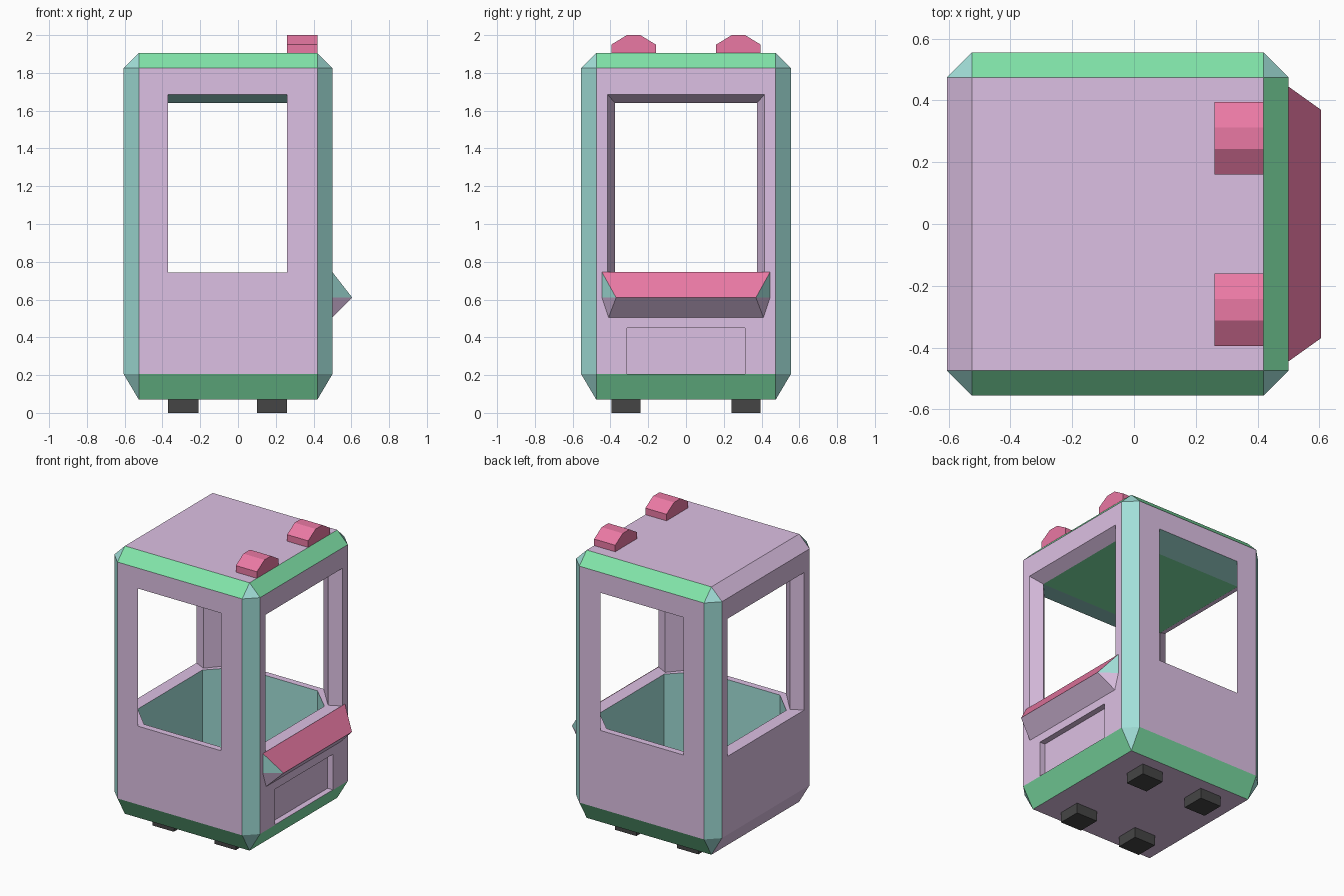
import bpy, bmesh
from mathutils import Vector

if "Cube" in bpy.data.objects:
    bpy.data.objects.remove(bpy.data.objects["Cube"])


def material(name, rgb):
    m = bpy.data.materials.new(name)
    m.diffuse_color = (*rgb, 1)
    m.use_nodes = True
    m.node_tree.nodes["Principled BSDF"].inputs["Base Color"].default_value = m.diffuse_color
    return m


PURPLE = material("shell_purple", (0.72, 0.53, 0.77))
GREEN = material("edge_green", (0.22, 0.78, 0.40))
TEAL = material("corner_teal", (0.36, 0.74, 0.69))
PINK = material("accent_pink", (0.82, 0.19, 0.37))
DARK = material("foot_dark", (0.06, 0.06, 0.06))


def finish(name, bm, mat=None):
    bmesh.ops.recalc_face_normals(bm, faces=bm.faces)
    me = bpy.data.meshes.new(name)
    bm.to_mesh(me)
    bm.free()
    ob = bpy.data.objects.new(name, me)
    bpy.context.collection.objects.link(ob)
    if mat:
        me.materials.append(mat)
    return ob


def hull(name, points, mat=None):
    bm = bmesh.new()
    for p in points:
        bm.verts.new(p)
    bmesh.ops.convex_hull(bm, input=bm.verts)
    bmesh.ops.dissolve_limit(bm, angle_limit=0.01, verts=bm.verts, edges=bm.edges)
    return finish(name, bm, mat)


def box(name, xs, ys, zs, mat=None):
    return hull(name, [(x, y, z) for x in xs for y in ys for z in zs], mat)


def loft(name, rings):
    bm = bmesh.new()
    loops = [[bm.verts.new(p) for p in r] for r in rings]
    for a, b in zip(loops, loops[1:]):
        for i in range(4):
            j = (i + 1) % 4
            bm.faces.new((a[i], a[j], b[j], b[i]))
    bm.faces.new(loops[0])
    bm.faces.new(loops[-1])
    return finish(name, bm)


def chamfered(name, outer, inner):
    """Box with every edge cut: outer = full extents, inner = flat face extents (x, y, z pairs)."""
    pts = []
    for axis in range(3):
        for i in (0, 1):
            for j in (0, 1):
                for k in (0, 1):
                    idx = (i, j, k)
                    pts.append([(outer if a == axis else inner)[a][idx[a]] for a in range(3)])
    return hull(name, pts)


# Cabin shell
cabin = chamfered("cabin", [(-.605, .5), (-.555, .555), (.07, 1.905)],
                  [(-.525, .42), (-.475, .475), (.205, 1.825)])

# Lower tub below the window sills
SILL = .742


def octagon(z, inset=0):
    pts = []
    for s in (-1, 1):
        pts += [(x, s * .35, z) for x in (-.515 + inset, .41 - inset)]
        pts += [(x, s * (.51 - inset), z) for x in (-.355, .245)]
    return pts


tub = hull("tub_cutter", octagon(.13, .07) + octagon(.21) + octagon(.8))

# Openings: side windows with sloped reveals, front and back windows widening to the inside
side_tunnel = loft("side_window_cutter", [
    [(x, -w, SILL), (x, w, SILL), (x, w, top), (x, -w, top)]
    for x, w, top in [(-.685, .455, 1.73), (-.525, .375, 1.64), (.42, .375, 1.64), (.58, .455, 1.73)]])
half = [(-.635, -.37, .26, 1.685), (-.555, -.37, .26, 1.685), (-.375, -.525, .42, 1.64)]
front_tunnel = loft("front_window_cutter", [
    [(x0, y, SILL), (x1, y, SILL), (x1, y, top), (x0, y, top)]
    for y, x0, x1, top in half + [(-r[0], *r[1:]) for r in reversed(half)]])

# Shallow panel recess under the counter
recess = box("panel_cutter", (.46, .6), (-.313, .313), (.207, .45))

cutters = [front_tunnel, side_tunnel, tub, recess]
for c in cutters:
    c.hide_render = True
    mod = cabin.modifiers.new("cut", "BOOLEAN")
    mod.operation = "DIFFERENCE"
    mod.solver = "EXACT"
    mod.object = c
mesh = bpy.data.meshes.new_from_object(cabin.evaluated_get(bpy.context.evaluated_depsgraph_get()))
cabin.modifiers.clear()
cabin.data = mesh
for c in cutters:
    bpy.data.objects.remove(c)

# Cabin colours: flat walls, green long edges and ceiling, teal corners and tub
mesh.materials.clear()
for m in (PURPLE, GREEN, TEAL):
    mesh.materials.append(m)
for f in mesh.polygons:
    n, c = f.normal, f.center
    sx, sy, sz = (abs(v) > .05 for v in n)
    inward = n.dot(c - Vector((-.05, 0, .95))) < 0
    in_panel = c.x > .43
    if inward and not in_panel and c.z < .7:
        f.material_index = 1 if sz else 2
    elif inward and c.z > 1.6 and sz:
        f.material_index = 2 if sy else 0 if sx else 1
    elif not inward and sx and sy:
        f.material_index = 2
    elif not inward and sz and (sy or n.x > .05):
        f.material_index = 1

# Slanted counter on the right side, with teal ends and a purple underside
counter = hull("counter", [(x, s * y, z) for s in (-1, 1) for x, y, z in
                           [(.5, .445, .745), (.5, .445, .61), (.605, .37, .61), (.5, .41, .505)]], PINK)
counter.data.materials.append(TEAL)
counter.data.materials.append(PURPLE)
for f in counter.data.polygons:
    f.material_index = 2 if f.normal.z < -.1 else 1 if abs(f.normal.y) > .3 else 0

# Roof lamps
for side, s in (("front", -1), ("back", 1)):
    profile = [(.16, 1.905), (.16, 1.95), (.242, 2.0), (.313, 2.0), (.395, 1.95), (.395, 1.905)]
    hull(side + "_roof_lamp", [(x, s * y, z) for x in (.26, .42) for y, z in profile], PINK)

# Four feet
for xname, xs in (("left", (-.37, -.21)), ("right", (.10, .26))):
    for yname, s in (("front", -1), ("back", 1)):
        box(f"{yname}_{xname}_foot", xs, (s * .24, s * .395), (0, .07), DARK)
